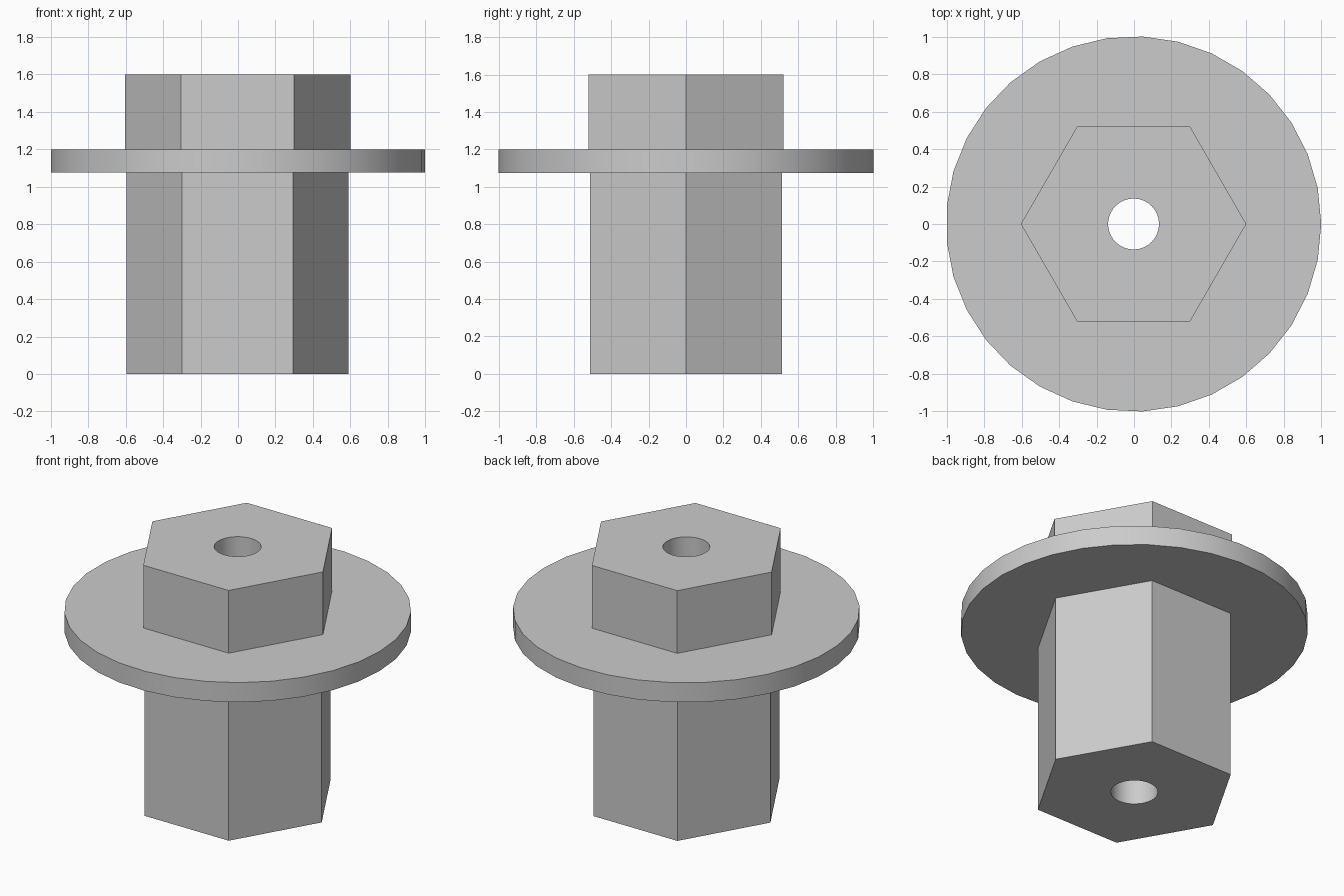
import bpy

if "Cube" in bpy.data.objects:
    bpy.data.objects.remove(bpy.data.objects["Cube"])

CX = -0.0023  # axis offset that centres the odd-sided flange

grey = bpy.data.materials.new("plain_grey")
grey.diffuse_color = (0.6, 0.6, 0.6, 1)
grey.use_nodes = True
grey.node_tree.nodes["Principled BSDF"].inputs["Base Color"].default_value = grey.diffuse_color


def prism(name, sides, radius, z0, z1):
    """Upright prism with one corner on the +x axis."""
    bpy.ops.mesh.primitive_cylinder_add(
        vertices=sides, radius=radius, depth=z1 - z0,
        location=(CX, 0, (z0 + z1) / 2), rotation=(0, 0, -1.5707963))
    ob = bpy.context.object
    ob.name = name
    ob.data.materials.append(grey)
    bpy.ops.object.transform_apply(location=True, rotation=True, scale=True)
    return ob


def combine(target, other, operation):
    """Apply a boolean and discard the helper."""
    mod = target.modifiers.new(operation, 'BOOLEAN')
    mod.operation, mod.object, mod.solver = operation, other, 'EXACT'
    bpy.context.view_layer.objects.active = target
    bpy.ops.object.modifier_apply(modifier=mod.name)
    bpy.data.objects.remove(other, do_unlink=True)


# Lower hexagonal shank, thin round flange and slightly wider hexagonal head
body = prism("hex_flanged_bushing", 6, 0.593, 0.0, 1.14)
combine(body, prism("flange", 33, 1.0023, 1.075, 1.2), 'UNION')
combine(body, prism("hex_head", 6, 0.602, 1.12, 1.6), 'UNION')

# Round bore through the whole length
combine(body, prism("bore_cutter", 33, 0.136, -0.2, 1.8), 'DIFFERENCE')

# Smooth round walls, crisp corners
bpy.ops.object.select_all(action='DESELECT')
body.select_set(True)
bpy.context.view_layer.objects.active = body
bpy.ops.object.shade_smooth_by_angle(angle=0.52)
